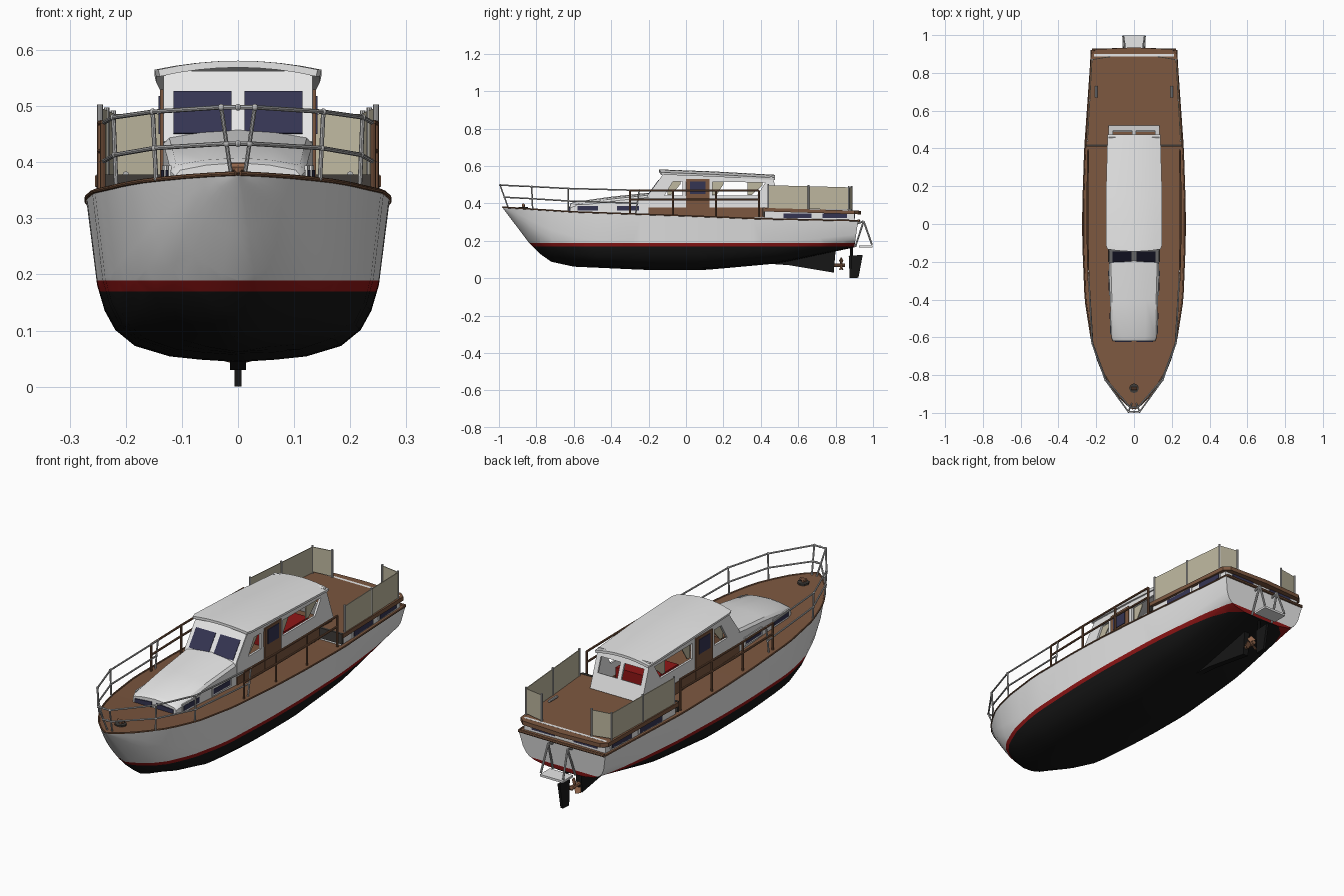
import bpy, bmesh, math
from mathutils import Vector

if "Cube" in bpy.data.objects:
    bpy.data.objects.remove(bpy.data.objects["Cube"])


def material(name, r, g, b):
    m = bpy.data.materials.new(name)
    m.use_nodes = True
    m.diffuse_color = (r, g, b, 1)
    bsdf = m.node_tree.nodes["Principled BSDF"]
    bsdf.inputs["Base Color"].default_value = (r, g, b, 1)
    bsdf.inputs["Roughness"].default_value = 0.6
    return m


WHITE = material("white paint", .8, .8, .8)
BLACK = material("black bottom paint", .008, .008, .008)
RED = material("red stripe", .28, .008, .008)
WOOD = material("brown wood", .2, .095, .05)
GLASS = material("navy glass", .035, .035, .085)
CREAM = material("cream canvas", .52, .48, .35)
METAL = material("grey metal", .5, .5, .5)
BRONZE = material("bronze", .28, .13, .07)
DARK = material("dark grey", .05, .045, .04)


def finish(name, bm, mats, mirror=False, smooth=None):
    bmesh.ops.recalc_face_normals(bm, faces=bm.faces)
    me = bpy.data.meshes.new(name)
    bm.to_mesh(me)
    bm.free()
    ob = bpy.data.objects.new(name, me)
    bpy.context.collection.objects.link(ob)
    for m in mats:
        me.materials.append(m)
    if mirror:
        ob.modifiers.new("Mirror", "MIRROR").use_clip = False
    if smooth:
        bpy.ops.object.select_all(action="DESELECT")
        ob.select_set(True)
        bpy.context.view_layer.objects.active = ob
        bpy.ops.object.shade_smooth_by_angle(angle=math.radians(smooth))
    return ob


def loft_bm(rings, closed=True, caps=True):
    bm = bmesh.new()
    vs = [[bm.verts.new(p) for p in r] for r in rings]
    n = len(rings[0])
    for a, b in zip(vs, vs[1:]):
        for i in range(n if closed else n - 1):
            j = (i + 1) % n
            bm.faces.new((a[i], a[j], b[j], b[i]))
    if caps:
        bm.faces.new(vs[0])
        bm.faces.new(vs[-1])
    return bm


def loft(name, rings, mat, mirror=False, smooth=None):
    return finish(name, loft_bm(rings), [mat], mirror, smooth)


def side_panel(name, yz, x0, x1, mat, mirror=True):
    return loft(name, [[(x, y, z) for y, z in yz] for x in (x0, x1)], mat, mirror)


def box(name, x0, x1, y0, y1, z0, z1, mat, mirror=False):
    return side_panel(name, [(y0, z0), (y1, z0), (y1, z1), (y0, z1)], x0, x1, mat, mirror)


def plate(name, corners, mat, t=.006, mirror=True):
    p = [Vector(c) for c in corners]
    n = (p[1] - p[0]).cross(p[2] - p[0]).normalized() * t / 2
    return loft(name, [[q - n for q in p], [q + n for q in p]], mat, mirror)


def tubes(name, paths, r, mat, mirror=True, joints=0):
    bm = bmesh.new()
    for path in paths:
        pts = [Vector(p) for p in path]
        for a, b in zip(pts, pts[1:]):
            d = b - a
            rot = d.to_track_quat("Z", "Y").to_matrix().to_4x4()
            rot.translation = (a + b) / 2
            bmesh.ops.create_cone(bm, cap_ends=True, segments=8, radius1=r, radius2=r,
                                  depth=d.length, matrix=rot)
        for p in pts if joints else []:
            s = bmesh.ops.create_uvsphere(bm, u_segments=10, v_segments=6, radius=joints)
            bmesh.ops.translate(bm, verts=s["verts"], vec=p)
    return finish(name, bm, [mat], mirror, 40)


def at(table, y):
    for (a, u), (b, v) in zip(table, table[1:]):
        if y <= b:
            return u + (v - u) * max(0, (y - a) / (b - a))
    return table[-1][1]


# Hull lines: keel height, deck edge height and half beam along the length
KEEL = [(-.98, .376), (-.84, .19), (-.78, .13), (-.72, .088), (-.6, .062), (-.2, .044),
        (.1, .044), (.5, .08), (.9, .165)]
SHEER = [(-.98, .378), (-.6, .353), (0, .332), (.4, .316), (.9, .306)]
BEAM = [(-.98, .004), (-.95, .045), (-.9, .092), (-.8, .16), (-.7, .2), (-.6, .227),
        (-.4, .258), (-.1, .27), (.1, .27), (.4, .26), (.9, .225)]
ROUND = [(0, 0), (.25, .015), (.45, .035), (.68, .1), (.81, .2), (.88, .32), (.93, .48), (1, 1)]
VEE = [(0, 0), (.2, .08), (.4, .2), (.57, .34), (.7, .47), (.8, .6), (.9, .78), (1, 1)]


def section(y):
    w = min(1, (y + .98) / .5)
    k, s, b = at(KEEL, y), at(SHEER, y), at(BEAM, y)
    half = []
    for (u, v), (p, q) in zip(ROUND, VEE):
        fx, fz = p + (u - p) * w, q + (v - q) * w
        rake = .02 * fz if y > .85 else 0
        half.append((b * fx, y + rake, k + (s - k) * fz))
    return [(-x, yy, z) for x, yy, z in half[:0:-1]] + half


stations = [-.98, -.965, -.95, -.925] + [-.9 + .06 * i for i in range(31)]
bm = loft_bm([section(y) for y in stations], closed=False, caps=False)
bm.verts.ensure_lookup_table()
count = len(section(0))
bm.faces.new(bm.verts[-count:])
for h in (.17, .189):
    bmesh.ops.bisect_plane(bm, geom=bm.verts[:] + bm.edges[:] + bm.faces[:],
                           plane_co=(0, 0, h), plane_no=(0, 0, 1))
for f in bm.faces:
    h = f.calc_center_median().z
    f.material_index = 1 if h < .17 else 2 if h < .189 else 0
finish("hull", bm, [WHITE, BLACK, RED], smooth=40)

# Main deck and toe rail
edge = [(at(BEAM, y), y + (.02 if y > .85 else 0), at(SHEER, y) + .002) for y in stations]
finish("main_deck", loft_bm([[(-x, y, z), (0, y, z + .002), (x, y, z)] for x, y, z in edge],
                            False, False), [WOOD])
tubes("toe_rail", [edge], .004, WOOD)

# Skeg, propeller and rudder
side_panel("skeg", [(.4, .08), (.8, .15), (.79, .03), (.55, .07)], -.014, .014, BLACK, False)
side_panel("rudder", [(.87, .12), (.945, .125), (.922, .003), (.875, 0)], -.006, .006, BLACK, False)
tubes("rudder_post", [[(0, .885, .05), (0, .885, .18)]], .007, BLACK, False)
tubes("propeller_shaft", [[(0, .77, .07), (0, .85, .07)]], .01, BRONZE, False)
for i in range(3):
    a = i * math.tau / 3 + math.pi / 2
    out, across = Vector((math.cos(a), 0, math.sin(a))), Vector((-math.sin(a), .6, math.cos(a)))
    hub = Vector((0, .83, .07))
    plate("propeller_blade", [hub, hub + out * .025 - across * .016, hub + out * .042,
                              hub + out * .025 + across * .016], BRONZE, .004, False)

# Forward trunk cabin
rings = []
for y, w, top in [(-.62, .112, .395), (-.6, .12, .404), (-.4, .127, .432), (-.18, .134, .455)]:
    arch = [(w, top - .02), (w * .92, top - .009), (w * .5, top), (0, top + .004)]
    pts = [(w, .33)] + arch
    rings.append([(x, y, z) for x, z in pts] + [(-x, y, z) for x, z in pts[-2::-1]])
loft("fore_cabin", rings, WHITE, smooth=35)
plate("fore_cabin_front_window", [(.012, -.622, .36), (.1, -.622, .36),
                                  (.1, -.622, .377), (.012, -.622, .384)], GLASS)
for y0, y1 in ((-.58, -.47), (-.37, -.25)):
    for name, g, t, mat in (("frame", .008, .006, WHITE), ("glass", 0, .009, GLASS)):
        xa, xb = .1205 + (y0 + .6) * .035, .1205 + (y1 + .6) * .035
        plate("fore_cabin_side_" + name, [(xa, y0 - g, .362 - g), (xb, y1 + g, .362 - g),
              (xb, y1 + g, .386 + g), (xa, y0 - g, .386 + g)], mat, t)

# Wheelhouse side walls, open between the posts
W0, W1 = .124, .134
side_panel("wheelhouse_base", [(-.2, .325), (.5, .325), (.5, .378), (-.2, .378)], W0, W1 + .003, WOOD)
side_panel("wheelhouse_sill", [(-.2, .378), (.515, .378), (.49, .442), (-.2, .442)], W0, W1, WHITE)
side_panel("wheelhouse_header", [(-.145, .517), (.468, .512), (.46, .54), (-.112, .565)], W0, W1, WHITE)
side_panel("wheelhouse_front_post", [(-.2, .442), (-.115, .442), (-.07, .517), (-.145, .517)], W0, W1, WHITE)
side_panel("wheelhouse_rear_post", [(.38, .442), (.49, .442), (.468, .513), (.425, .513)], W0, W1, WHITE)
for y in (-.02, .125):
    box("door_post", W0, W1, y, y + .018, .43, .53, WHITE, True)
box("wheelhouse_door", W0, W1 + .005, 0, .125, .335, .53, WOOD, True)
box("door_window", W1, W1 + .008, .022, .103, .45, .518, GLASS, True)
for y0, y1, drop in ((-.1, -.03, .03), (.143, .2, .03), (.33, .41, .04)):
    side_panel("curtain", [(y0, .445), (y0 + .02, .445), (y1, .517 - drop / 2),
                           (y1, .517), (y0, .517)], .117, .121, CREAM)
box("bench", -.1, .1, .2, .38, .33, .43, RED)
box("helm_console", -.115, .115, -.18, -.1, .33, .44, WOOD)


# Windscreen and aft screen
def rake(x, z, off=0):
    return (x, -.195 + (z - .45) * .73 - off, z)


plate("windscreen_frame", [rake(-.133, .435), rake(.133, .435), rake(.133, .56), rake(-.133, .56)],
      WHITE, .008, False)
plate("windscreen_glass", [rake(.012, .45, .004), rake(.115, .45, .004),
                           rake(.115, .525, .004), rake(.012, .525, .004)], GLASS)


def aft(x, z):
    return (x, .515 - (z - .378) * .36, z)


for x0, x1, z0, z1 in ((-.134, .134, .375, .445), (-.134, .134, .512, .545),
                       (-.134, -.112, .44, .515), (.112, .134, .44, .515), (-.01, .01, .44, .515)):
    plate("aft_screen_frame", [aft(x0, z0), aft(x1, z0), aft(x1, z1), aft(x0, z1)], WHITE, .009, False)

# Cambered roof
rings = []
for y, zc, w in [(-.145, .581, .142), (-.12, .581, .149), (.15, .571, .149), (.475, .553, .14)]:
    f = [i / 4 - 1 for i in range(9)]
    up = [(w * u, y + .012 * u * u * (y < -.1), zc - .016 * u * u) for u in f]
    rings.append(up + [(x * .98, yy, z - .012) for x, yy, z in up[::-1]])
loft("wheelhouse_roof", rings, WHITE, smooth=35)

# Raised aft cabin with its windows
plan = [(-.24, .42), (.24, .42), (.212, .9), (-.212, .9)]
loft("aft_cabin", [[(x, y, z) for x, y in plan] for z in (.3, .362)], WHITE)


def wall(y, z, off=0):
    return (.24 - (y - .42) * .0583 + off, y, z)


for y0, y1 in ((.52, .67), (.73, .86)):
    for name, g, off, mat in (("frame", .008, .001, WHITE), ("glass", 0, .003, GLASS)):
        plate("aft_cabin_side_" + name, [wall(y0 - g, .321 - g / 2, off), wall(y1 + g, .321 - g / 2, off),
              wall(y1 + g, .347 + g / 2, off), wall(y0 - g, .347 + g / 2, off)], mat)
box("stern_window", .05, .17, .898, .904, .32, .348, GLASS, True)
deck = [(-.255, .415), (.255, .415), (.228, .9), (.2, .925), (0, .935), (-.2, .925), (-.228, .9)]
loft("aft_deck", [[(x, y, z - .03 * (y - .42)) for x, y in deck] for z in (.357, .376)], WOOD)
box("aft_deck_front_trim", .135, .252, .41, .422, .33, .378, DARK, True)
tubes("stern_ledge", [[(0, .925, .308), (.222, .922, .308)]], .007, WOOD)

# Canvas screens round the aft deck
corner = [(.246, .44), (.234, .655), (.222, .87), (.13, .885)]
tops = [.497, .492, .486, .486]
for i in range(3):
    (xa, ya), (xb, yb) = corner[i], corner[i + 1]
    plate("canvas_screen", [(xa, ya, .37), (xb, yb, .366), (xb, yb, tops[i + 1]), (xa, ya, tops[i])],
          CREAM, .004)
tubes("screen_posts", [[(x, y, .36), (x, y, z + .006)] for (x, y), z in zip(corner, tops)], .005, METAL)
tubes("aft_cleats", [[(.2, .67, .378), (.2, .73, .378)]], .006, METAL)

# Bow rail
feet = [(.012, -.95, .376), (.146, -.82, .368), (.217, -.63, .354), (.241, -.27, .34)]
heads = [(.03, -.994, .498), (.152, -.825, .49), (.222, -.63, .48), (.241, -.25, .47)]
mids = [Vector(a).lerp(Vector(b), .47) for a, b in zip(feet, heads)]
tubes("bow_rail_posts", list(zip(feet, heads)), .004, METAL)
for name, row in (("top", heads), ("middle", mids)):
    tubes("bow_rail_" + name, [[(0, row[0][1], row[0][2])] + row[:1], row], .004, METAL, joints=.006)

# Wooden side rails
posts = [(.241, -.3), (.246, -.07), (.246, .16), (.243, .39)]
tubes("side_rail_posts", [[(x, y, .325), (x, y, .47)] for x, y in posts], .005, WOOD)
for h in (.42, .47):
    tubes("side_rail", [[(x, y, h) for x, y in posts]], .005, WOOD)

# Anchor windlass
tubes("windlass_base", [[(0, -.87, .372), (0, -.87, .382)]], .026, DARK, False)
tubes("windlass_drum", [[(0, -.87, .38), (0, -.87, .394)], [(-.015, -.87, .392), (.015, -.87, .392)]],
      .008, BRONZE, False)

# Swim platform and its frame
box("swim_platform", -.06, .06, .925, .998, .165, .175, WHITE)
tubes("platform_frame", [[(.058, .905, .168), (.05, .95, .305), (.058, .994, .18)],
                         [(.05, .91, .29), (.05, .95, .305)]], .005, METAL)
